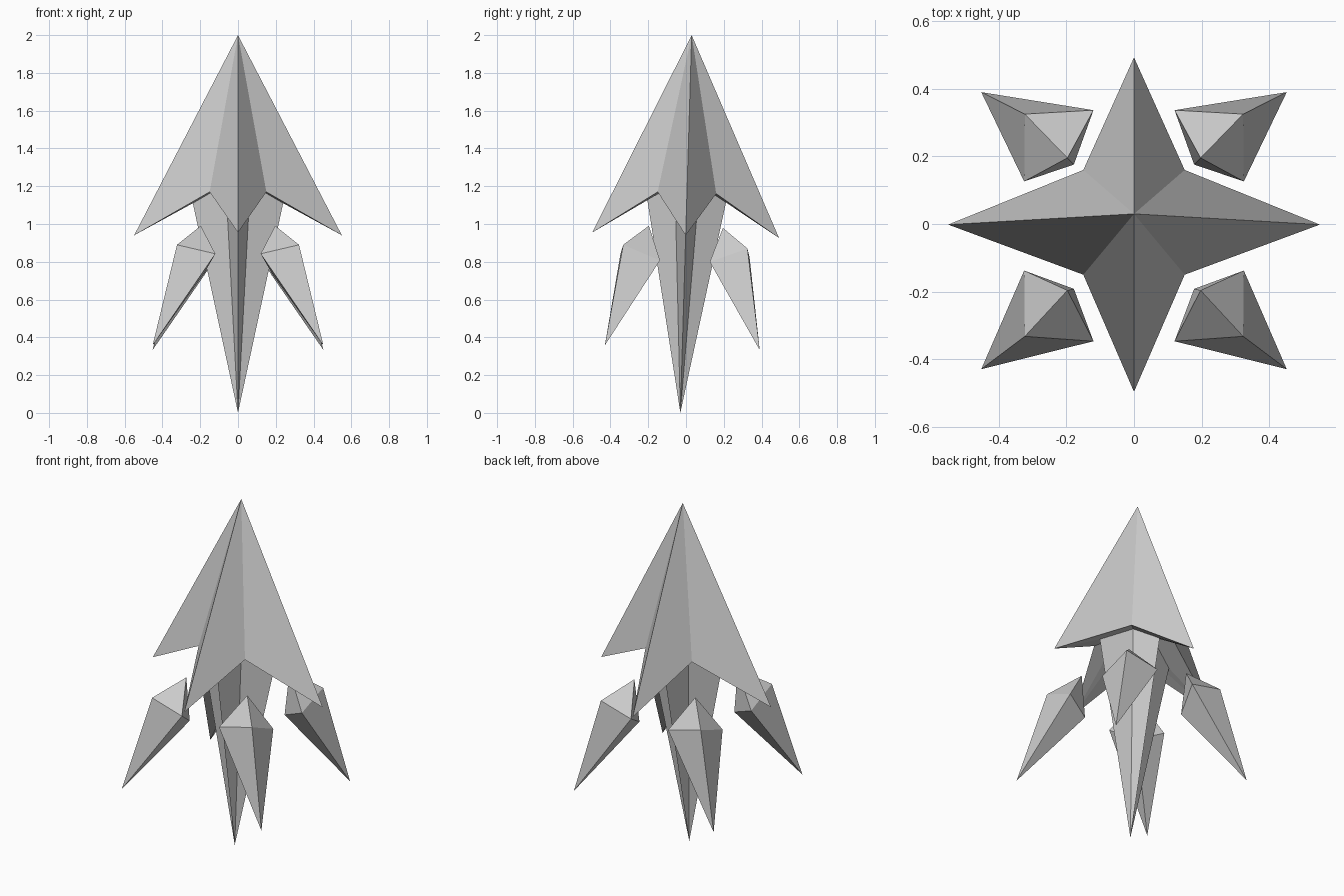
import bpy
import bmesh
from mathutils import Matrix, Vector

if "Cube" in bpy.data.objects:
    bpy.data.objects.remove(bpy.data.objects["Cube"])

# The whole model leans very slightly about its middle
CENTRE = Vector((0, 0, 1))
LEAN = (Matrix.Translation(CENTRE) @ Matrix.Rotation(-0.03, 4, 'X')
        @ Matrix.Translation(-CENTRE))


def finish(bm, name):
    bmesh.ops.recalc_face_normals(bm, faces=bm.faces)
    bmesh.ops.transform(bm, matrix=LEAN, verts=bm.verts)
    mesh = bpy.data.meshes.new(name)
    bm.to_mesh(mesh)
    bm.free()
    obj = bpy.data.objects.new(name, mesh)
    bpy.context.collection.objects.link(obj)
    return obj


def fan(bm, ring, tip):
    for i, v in enumerate(ring):
        bm.faces.new((v, ring[(i + 1) % len(ring)], tip))


def star(bm, tip_x, tip_y, inner):
    """Four-pointed star ring: x points, y points, and inner corners."""
    ring = []
    for sx, sy in ((1, 1), (-1, 1), (-1, -1), (1, -1)):
        if sx == sy:
            ring.append(bm.verts.new((sx * tip_x[0], 0, tip_x[1])))
        else:
            ring.append(bm.verts.new((0, sy * tip_y[0], tip_y[1])))
        ring.append(bm.verts.new((sx * inner[0], sy * inner[1], inner[2])))
    return ring


# Arrow body: star-shaped head, hollowed underside and tapering tail
bm = bmesh.new()
head = star(bm, (0.55, 0.94), (0.495, 0.94), (0.15, 0.155, 1.165))
neck = star(bm, (0.239, 1.11), (0.208, 1.12), (0.065, 0.065, 1.21))
fan(bm, head, bm.verts.new((0, 0, 2)))
for i in range(8):
    j = (i + 1) % 8
    bm.faces.new((head[i], head[j], neck[j]))
    bm.faces.new((head[i], neck[j], neck[i]))
fan(bm, neck, bm.verts.new((0, 0, 0)))
finish(bm, "arrow_body")

# Four floating shards, each a stretched octahedron, mirrored around the tail
BELT = [(0.323, 0.329, 0.88), (0.12, 0.342, 0.832),
        (0.178, 0.184, 0.735), (0.325, 0.132, 0.803)]
TOP = (0.197, 0.196, 0.985)
POINT = (0.452, 0.41, 0.345)
for side, sx in (("left", -1), ("right", 1)):
    for end, sy in (("front", -1), ("back", 1)):
        bm = bmesh.new()
        flip = Vector((sx, sy, 1))
        belt = [bm.verts.new(Vector(p) * flip) for p in BELT]
        for p in (TOP, POINT):
            fan(bm, belt, bm.verts.new(Vector(p) * flip))
        finish(bm, f"shard_{end}_{side}")
